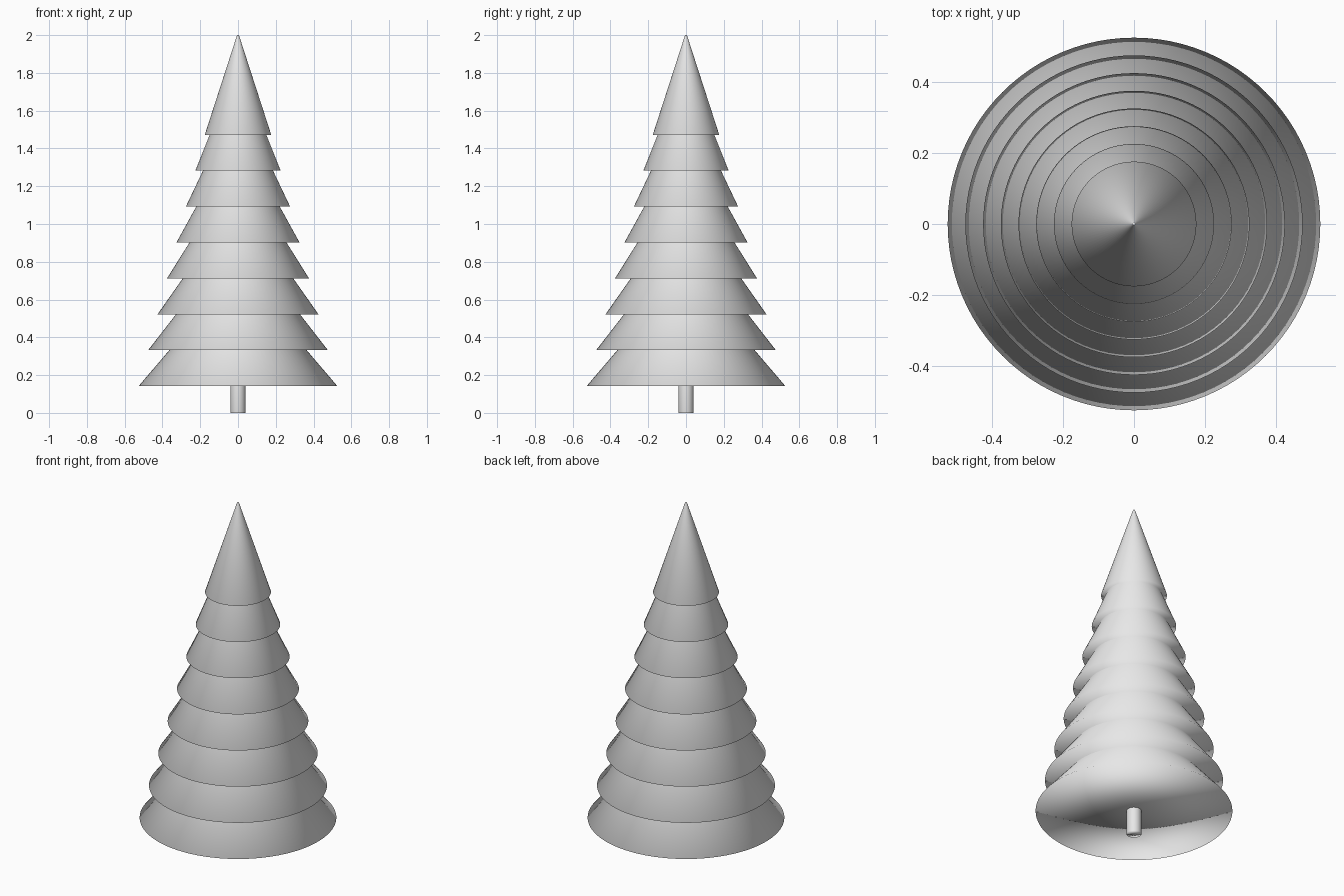
import bpy
from mathutils import Vector

if "Cube" in bpy.data.objects:
    bpy.data.objects.remove(bpy.data.objects["Cube"])

TIERS = 8
SIDES = 96

grey = bpy.data.materials.new("plain_grey")
grey.diffuse_color = (0.8, 0.8, 0.8, 1.0)
grey.use_nodes = True
grey.node_tree.nodes["Principled BSDF"].inputs["Base Color"].default_value = grey.diffuse_color


def area_weighted_normals(me):
    """Soft shading over the whole part, larger faces count more."""
    normals = [Vector() for _ in me.vertices]
    for p in me.polygons:
        for v in p.vertices:
            normals[v] += p.normal * p.area
    me.normals_split_custom_set_from_vertices([n.normalized() for n in normals])


def tapered(name, r_bottom, r_top, z_bottom, z_top, sides):
    """Closed, smooth-shaded tapered cylinder with fanned caps."""
    bpy.ops.mesh.primitive_cone_add(
        vertices=sides, radius1=r_bottom, radius2=r_top,
        depth=z_top - z_bottom, end_fill_type='TRIFAN',
        location=(0, 0, (z_bottom + z_top) / 2))
    ob = bpy.context.object
    ob.name = name
    ob.data.materials.append(grey)
    bpy.ops.object.shade_smooth()
    area_weighted_normals(ob.data)
    return ob


# Trunk
tapered("trunk", 0.04, 0.04, 0.0, 0.2, 48)

# Overlapping foliage tiers, shrinking evenly towards the tip
for i in range(TIERS):
    z = 0.142 + 0.19 * i
    tapered(f"foliage_tier_{i + 1}", 0.526 - 0.05 * i, 0.075 - 0.01 * i,
            z, z + 0.528, SIDES)
